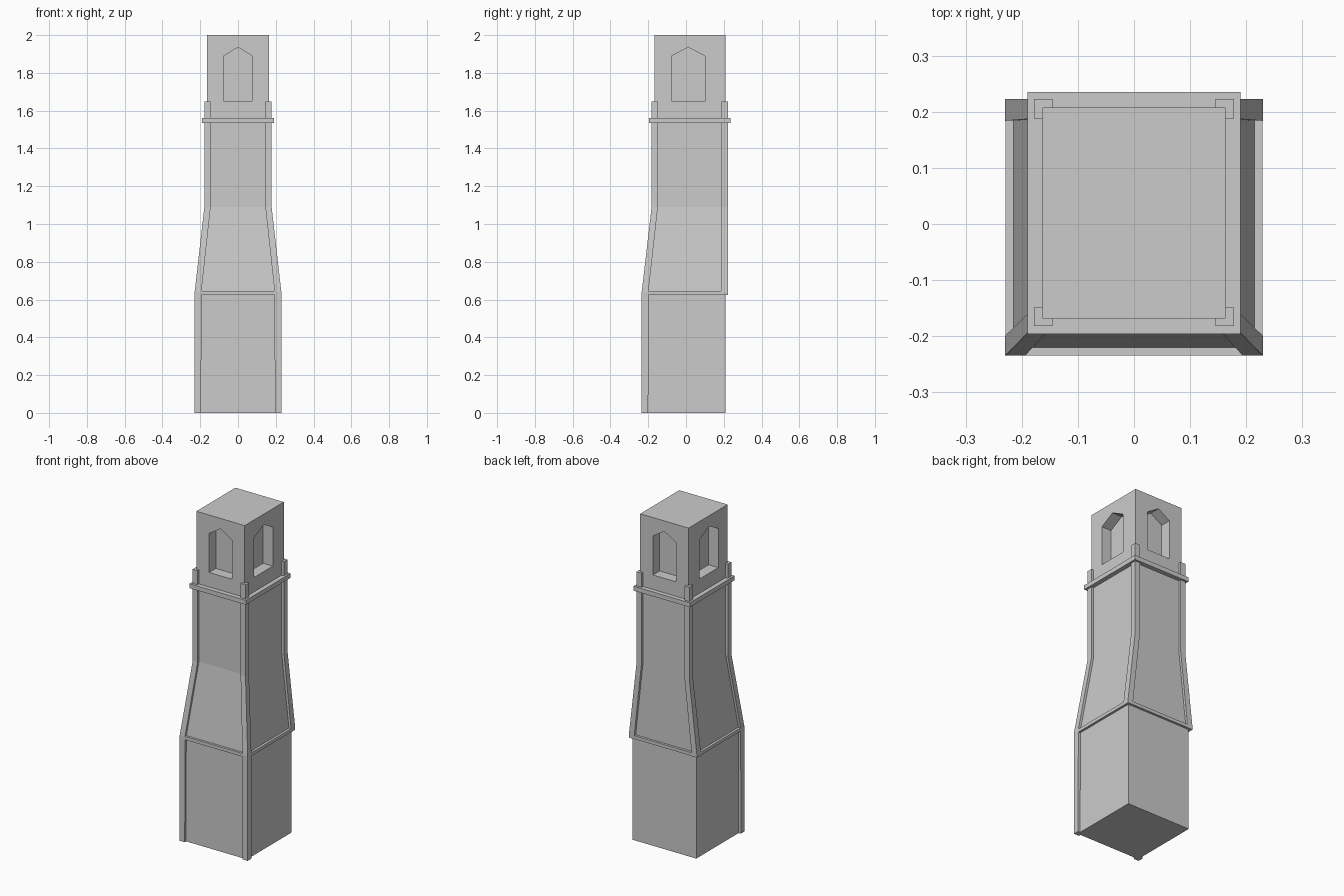
import bpy, bmesh

if "Cube" in bpy.data.objects:
    bpy.data.objects.remove(bpy.data.objects["Cube"])


def make(name, bm):
    bmesh.ops.recalc_face_normals(bm, faces=bm.faces)
    me = bpy.data.meshes.new(name)
    bm.to_mesh(me)
    bm.free()
    ob = bpy.data.objects.new(name, me)
    bpy.context.collection.objects.link(ob)
    return ob


def add_loft(bm, rings):
    """Skin a list of equal-length point rings and cap both ends."""
    vs = [[bm.verts.new(p) for p in r] for r in rings]
    n = len(vs[0])
    for a, b in zip(vs, vs[1:]):
        for i in range(n):
            j = (i + 1) % n
            bm.faces.new((a[i], a[j], b[j], b[i]))
    bm.faces.new(vs[0][::-1])
    bm.faces.new(vs[-1])


def rect(x0, x1, y0, y1, z):
    return [(x0, y0, z), (x1, y0, z), (x1, y1, z), (x0, y1, z)]


def loft(name, sections):
    bm = bmesh.new()
    add_loft(bm, [rect(*s) for s in sections])
    return make(name, bm)


BX, BF, BB = 0.163, -0.168, 0.208      # upper shaft half width, front, back

# Lower block and tapering shaft in one body
loft("tower_body", [
    (-0.215, 0.215, -0.221, BB, 0),
    (-0.215, 0.215, -0.221, BB, 0.64),
    (-BX, BX, BF, BB, 1.09),
    (-BX, BX, BF, BB, 1.55)])

# Band at the foot of the taper, and cornice under the belfry
loft("lower_band", [(-0.229, 0.229, -0.234, 0.222, z) for z in (0.625, 0.645)])
loft("cornice", [(-0.19, 0.19, -0.196, 0.235, z) for z in (1.535, 1.562)])

# Corner strips: front pair reaches the ground, back pair starts at the band
for side, s in (("left", -1), ("right", 1)):
    front = [(0.195, 0.2295, -0.2345, -0.2, 0),
             (0.194, 0.2295, -0.2345, -0.199, 0.64),
             (0.145, 0.178, -0.182, -0.149, 1.09),
             (0.145, 0.178, -0.182, -0.149, 1.648)]
    back = [(0.194, 0.2295, 0.184, 0.2225, 0.624),
            (0.194, 0.2295, 0.184, 0.2225, 0.64),
            (0.145, 0.178, 0.188, 0.2225, 1.09),
            (0.145, 0.178, 0.188, 0.2225, 1.648)]
    for where, secs in (("front", front), ("back", back)):
        loft(f"{where}_{side}_corner_strip",
             [(s * a, s * b, c, d, z) for a, b, c, d, z in secs])

# Belfry block
belfry = loft("belfry", [(-BX, BX, BF, BB, z) for z in (1.545, 2.0)])

# Pointed window recesses on all four sides
DEPTH = 0.065


def window(half):
    return [(-half, 1.65), (half, 1.65), (half, 1.888), (0, 1.936), (-half, 1.888)]


bm = bmesh.new()
for y0, y1 in ((BF - 0.05, BF + DEPTH), (BB - DEPTH, BB + 0.05)):
    add_loft(bm, [[(u, y, z) for u, z in window(0.077)] for y in (y0, y1)])
for x0, x1 in ((-BX - 0.05, -BX + DEPTH), (BX - DEPTH, BX + 0.05)):
    add_loft(bm, [[(x, u + 0.012, z) for u, z in window(0.09)] for x in (x0, x1)])
cutter = make("window_cutter", bm)
cutter.hide_render = True

mod = belfry.modifiers.new("windows", 'BOOLEAN')
mod.operation = 'DIFFERENCE'
mod.solver = 'EXACT'
mod.object = cutter
bpy.context.view_layer.update()
deps = bpy.context.evaluated_depsgraph_get()
cut = bpy.data.meshes.new_from_object(belfry.evaluated_get(deps))
belfry.modifiers.clear()
belfry.data = cut
bpy.data.objects.remove(cutter)
